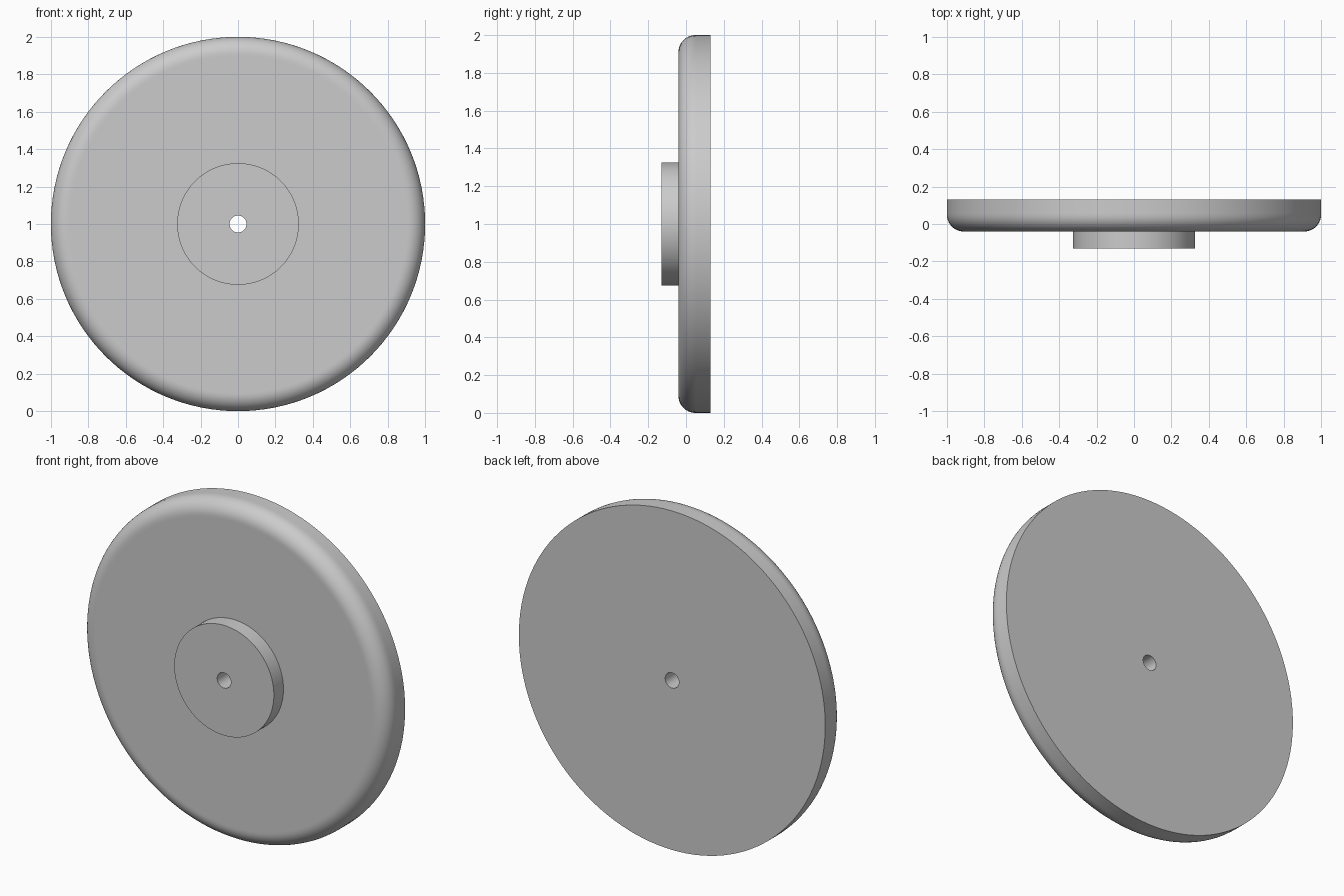
import bpy
import bmesh
from math import sin, cos, pi, radians
from mathutils import Vector, Matrix

cube = bpy.data.objects.get("Cube")
if cube:
    bpy.data.objects.remove(cube, do_unlink=True)

# Main dimensions
RIM, HUB, BORE = 1.0, 0.325, 0.045
BACK, FACE, HUB_FACE = 0.13, -0.04, -0.13
FILLET = 0.09
ARC_STEPS, SIDES = 10, 128

grey = bpy.data.materials.new("light_grey")
grey.use_nodes = True
grey.diffuse_color = (0.6, 0.6, 0.6, 1)
grey.node_tree.nodes["Principled BSDF"].inputs["Base Color"].default_value = (0.6, 0.6, 0.6, 1)


def lathe(name, profile):
    """Revolve a closed (radius, y) profile around the y axis."""
    bm = bmesh.new()
    verts = [bm.verts.new((r, y, 0)) for r, y in profile]
    edges = [bm.edges.new((a, b)) for a, b in zip(verts, verts[1:] + verts[:1])]
    bmesh.ops.spin(bm, geom=verts + edges, cent=(0, 0, 0), axis=(0, 1, 0),
                   angle=2 * pi, steps=SIDES, use_merge=True)
    bmesh.ops.remove_doubles(bm, verts=bm.verts[:], dist=1e-5)
    bmesh.ops.recalc_face_normals(bm, faces=bm.faces[:])
    bmesh.ops.transform(bm, matrix=Matrix.Translation(Vector((0, 0, 1))), verts=bm.verts[:])
    mesh = bpy.data.meshes.new(name)
    bm.to_mesh(mesh)
    bm.free()
    obj = bpy.data.objects.new(name, mesh)
    bpy.context.collection.objects.link(obj)
    mesh.materials.append(grey)
    bpy.ops.object.select_all(action="DESELECT")
    obj.select_set(True)
    bpy.context.view_layer.objects.active = obj
    bpy.ops.object.shade_smooth_by_angle(angle=radians(30))
    return obj


# Rounded front edge, with a support loop at each end to keep the flats clean
arc = [(RIM - FILLET + FILLET * cos(a), FACE + FILLET - FILLET * sin(a))
       for a in (pi / 2 * i / ARC_STEPS for i in range(ARC_STEPS + 1))]
rounded_edge = [(RIM, FACE + FILLET + 0.01)] + arc + [(RIM - FILLET - 0.01, FACE)]

# Disc with a raised front hub and a bore right through
lathe("wheel_disc_with_hub",
      [(BORE, BACK), (RIM, BACK)] + rounded_edge
      + [(HUB, FACE), (HUB, HUB_FACE), (BORE, HUB_FACE)])
